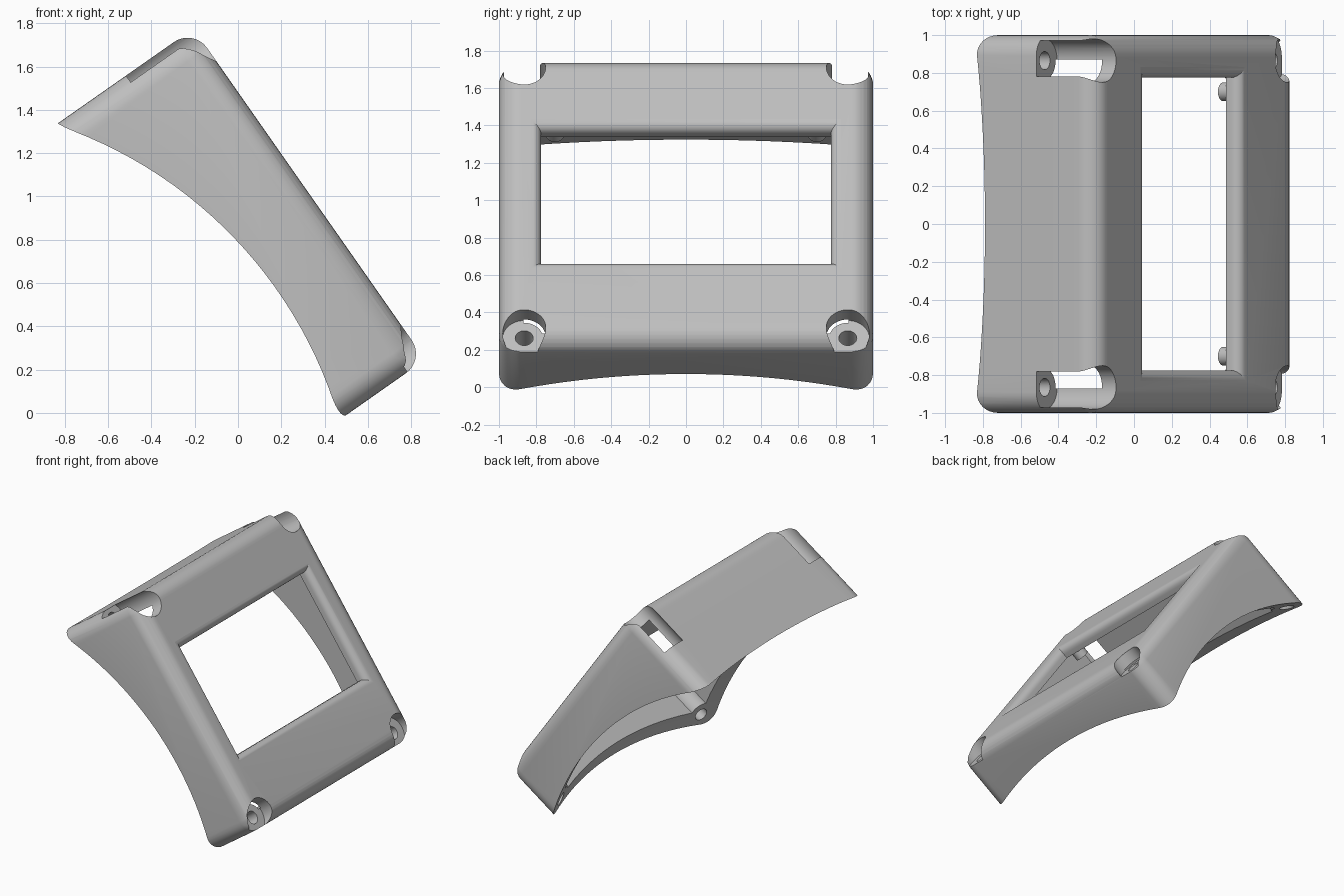
import bpy, bmesh
from math import sin, cos, pi, radians
from mathutils import Matrix, Vector

cube = bpy.data.objects.get("Cube")
if cube:
    bpy.data.objects.remove(cube, do_unlink=True)

grey = bpy.data.materials.new("warm_grey")
grey.use_nodes = True
GREY = (0.52, 0.52, 0.52, 1)
grey.diffuse_color = GREY
grey.node_tree.nodes["Principled BSDF"].inputs["Base Color"].default_value = GREY

# Housing frame: X runs down the face, Z points out of the face
TILT = Matrix.Rotation(radians(55), 4, "Y")
TOP, BOTTOM, FACE = -1.573, 0.295, 0.85
SCREWS = [(-1.495, 0.47), (0.205, 0.75)]      # position along the face, ledge height
SCREW_Y = 0.865


def finish(bm, name, matrix=TILT):
    bmesh.ops.recalc_face_normals(bm, faces=bm.faces)
    mesh = bpy.data.meshes.new(name)
    bm.to_mesh(mesh)
    bm.free()
    mesh.materials.append(grey)
    mesh.transform(matrix)
    ob = bpy.data.objects.new(name, mesh)
    bpy.context.collection.objects.link(ob)
    return ob


def stack(levels):
    """Closed solid from rectangles (u0, u1, half_y, w) stacked along w."""
    bm = bmesh.new()
    rings = []
    for u0, u1, y, w in levels:
        rings.append([bm.verts.new(p) for p in
                      ((u0, -y, w), (u1, -y, w), (u1, y, w), (u0, y, w))])
    for a, b in zip(rings, rings[1:]):
        for i in range(4):
            j = (i + 1) % 4
            bm.faces.new((a[i], a[j], b[j], b[i]))
    bm.faces.new(rings[0])
    bm.faces.new(rings[-1])
    return bm


def rod(name, u, y, w0, w1, r):
    bm = bmesh.new()
    bmesh.ops.create_cone(bm, cap_ends=True, segments=40, radius1=r, radius2=r, depth=w1 - w0,
                          matrix=Matrix.Translation((u, y, (w0 + w1) / 2)))
    return finish(bm, name)


def cut(target, tool):
    tool.hide_render = True
    mod = target.modifiers.new("cut", "BOOLEAN")
    mod.operation, mod.solver, mod.object = "DIFFERENCE", "EXACT", tool
    bpy.context.view_layer.objects.active = target
    bpy.ops.object.modifier_apply(modifier=mod.name)
    bpy.data.objects.remove(tool, do_unlink=True)


# Outer block with rounded corners and face edge
bm = stack([(TOP, BOTTOM, 1, -0.05), (TOP, BOTTOM, 1, FACE)])
round_edges = [e for e in bm.edges if max(v.co.z for v in e.verts) > 0.5]
bmesh.ops.bevel(bm, geom=round_edges, offset=0.11, segments=8, profile=0.5, affect="EDGES")
housing = finish(bm, "housing")

# Hollow interior, keeping solid columns below the screw ledges
cavity = finish(stack([(TOP + 0.12, BOTTOM - 0.12, 0.87, -0.2),
                       (TOP + 0.12, BOTTOM - 0.12, 0.87, 0.76)]), "cavity")
for u, ledge in SCREWS:
    for s in (-1, 1):
        cut(cavity, rod("column", u, s * SCREW_Y, -0.5, ledge + 0.03, 0.1))
cut(housing, cavity)

# Window with a rounded front edge
R = 0.055
levels = [(-1.1, -0.235, 0.775, 0.6)]
for i in range(7):
    a = i / 6 * pi / 2
    d = R * (1 - cos(a))
    levels.append((-1.1 - d, -0.235 + d, 0.775 + d, FACE - R + R * sin(a)))
u0, u1, y, w = levels[-1]
levels.append((u0, u1, y, 1))
cut(housing, finish(stack(levels), "window"))

# Screw recesses and through holes
for u, ledge in SCREWS:
    for s in (-1, 1):
        cut(housing, rod("recess", u, s * SCREW_Y, ledge, 1.1, 0.115))
        cut(housing, rod("screw_hole", u, s * SCREW_Y, -0.3, 1, 0.048))

# Saddle-curved underside
bm = bmesh.new()
NA, NY = 40, 24
grid = []
for i in range(NA + 1):
    a = radians(4 + 84 * i / NA)
    row = []
    for j in range(NY + 1):
        y = -1.1 + 2.2 * j / NY
        row.append(bm.verts.new((-1.49 + 2.04 * cos(a) + 0.18 * (1 - y * y), y,
                                 -0.604 + 2.04 * sin(a))))
    grid.append(row)
for a, b in zip(grid, grid[1:]):
    for j in range(NY):
        bm.faces.new((a[j], a[j + 1], b[j + 1], b[j]))
ext = bmesh.ops.extrude_face_region(bm, geom=bm.faces[:], use_keep_orig=True)
moved = [g for g in ext["geom"] if isinstance(g, bmesh.types.BMVert)]
bmesh.ops.translate(bm, verts=moved, vec=Vector((-1.2, 0, -1.2)))
cut(housing, finish(bm, "underside", Matrix()))

# Small mounting pegs behind the window frame
parts = [housing]
for u, label in ((-1.16, "upper"), (-0.175, "lower")):
    for s, side in ((-1, "right"), (1, "left")):
        parts.append(rod(f"{label}_{side}_peg", u, s * 0.7, 0.7, 0.78, 0.05))

for ob in parts:
    bpy.ops.object.select_all(action="DESELECT")
    ob.select_set(True)
    bpy.context.view_layer.objects.active = ob
    bpy.ops.object.shade_smooth_by_angle(angle=radians(30))
